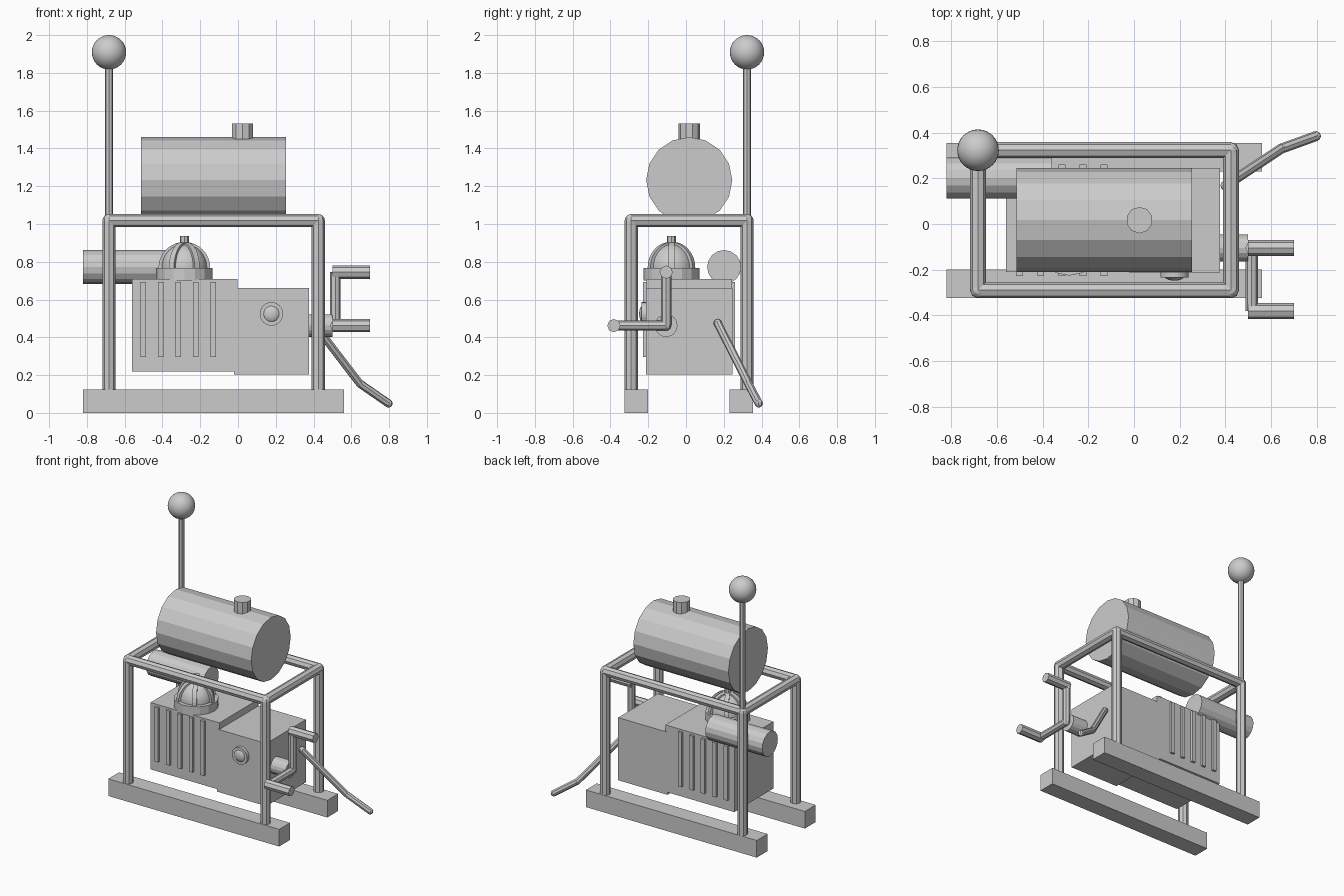
import bpy, bmesh
from math import sin, cos, pi, radians
from mathutils import Vector, Matrix

cube = bpy.data.objects.get("Cube")
if cube:
    bpy.data.objects.remove(cube, do_unlink=True)

grey = bpy.data.materials.new("plain_grey")
grey.use_nodes = True
grey.diffuse_color = (0.6, 0.6, 0.6, 1)
grey.node_tree.nodes["Principled BSDF"].inputs["Base Color"].default_value = (0.6, 0.6, 0.6, 1)


def finish(name, bm, smooth=False):
    bmesh.ops.recalc_face_normals(bm, faces=bm.faces)
    for f in bm.faces:
        f.smooth = smooth
    mesh = bpy.data.meshes.new(name)
    bm.to_mesh(mesh)
    bm.free()
    mesh.materials.append(grey)
    ob = bpy.data.objects.new(name, mesh)
    bpy.context.collection.objects.link(ob)
    return ob


def add_box(bm, lo, hi):
    lo, hi = Vector(lo), Vector(hi)
    m = Matrix.Translation((lo + hi) / 2) @ Matrix.Diagonal((*(hi - lo), 1))
    bmesh.ops.create_cube(bm, size=1, matrix=m)


def add_rod(bm, a, b, r, sides=8):
    a, b = Vector(a), Vector(b)
    d = b - a
    m = Matrix.Translation((a + b) / 2) @ d.to_track_quat('Z', 'Y').to_matrix().to_4x4()
    bmesh.ops.create_cone(bm, cap_ends=True, segments=sides, radius1=r, radius2=r,
                          depth=d.length, matrix=m)


def add_ball(bm, c, r, seg=8, rings=6, scale=(1, 1, 1)):
    m = Matrix.Translation(c) @ Matrix.Diagonal((*scale, 1))
    bmesh.ops.create_uvsphere(bm, u_segments=seg, v_segments=rings, radius=r, matrix=m)


def add_path(bm, pts, r):
    for a, b in zip(pts, pts[1:]):
        add_rod(bm, a, b, r)
    for p in pts[1:-1]:
        add_ball(bm, p, r)


def box(name, lo, hi):
    bm = bmesh.new()
    add_box(bm, lo, hi)
    return finish(name, bm)


def rod(name, a, b, r, sides=8):
    bm = bmesh.new()
    add_rod(bm, a, b, r, sides)
    return finish(name, bm)


def ball(name, c, r, scale=(1, 1, 1)):
    bm = bmesh.new()
    add_ball(bm, c, r, 32, 16, scale)
    return finish(name, bm, True)


# Skids
box("front_skid", (-0.82, -0.325, 0), (0.56, -0.2, 0.125))
box("back_skid", (-0.82, 0.23, 0), (0.56, 0.355, 0.125))

# Tube frame: four posts and a top rectangle
TOP, TUBE = 1.018, 0.035
corners = [(-0.683, -0.29), (0.425, -0.29), (0.425, 0.323), (-0.683, 0.323)]
bm = bmesh.new()
for i, (x, y) in enumerate(corners):
    nx, ny = corners[(i + 1) % 4]
    add_rod(bm, (x, y, 0.12), (x, y, TOP), TUBE)
    add_rod(bm, (x, y, TOP), (nx, ny, TOP), TUBE)
    add_ball(bm, (x, y, TOP), TUBE)
finish("tube_frame", bm)

# Mast with ball
rod("mast", (-0.683, 0.323, TOP), (-0.683, 0.323, 1.9), 0.021)
ball("mast_ball", (-0.683, 0.323, 1.909), 0.091)

# Fuel tank and filler cap
rod("fuel_tank", (-0.514, 0.017, 1.232), (0.254, 0.017, 1.232), 0.228, 16)
rod("filler_cap", (0.024, 0.017, 1.43), (0.024, 0.017, 1.533), 0.058, 10)

# Engine and gearbox housings
box("engine_block", (-0.56, -0.21, 0.22), (-0.003, 0.243, 0.708))
box("gearbox", (-0.022, -0.213, 0.203), (0.377, 0.245, 0.66))

# Cooling fins on both long sides
bm = bmesh.new()
for i in range(5):
    x = -0.501 + i * 0.0925
    add_box(bm, (x - 0.015, -0.227, 0.297), (x + 0.015, 0.26, 0.694))
finish("cooling_fins", bm)

# Exhaust cylinder
rod("exhaust", (-0.82, 0.202, 0.772), (-0.36, 0.202, 0.772), 0.09, 16)

# Air intake: collar, dome, ribs and knob
DX, DY, DZ = -0.284, -0.077, 0.768
rod("intake_collar", (DX, DY, 0.7), (DX, DY, DZ), 0.149, 16)
ball("intake_dome", (DX, DY, DZ), 0.121, (1, 1, 1.05))
bm = bmesh.new()
steps = 16
for k in range(3):
    turn = Matrix.Translation((DX, DY, DZ)) @ Matrix.Rotation(radians(60 * k), 4, 'Z')
    arc = [(r * cos(pi * i / steps), r * sin(pi * i / steps))
           for r, order in ((0.137, range(steps + 1)), (0.11, range(steps, -1, -1)))
           for i in order]
    sides = [[bm.verts.new(turn @ Vector((x, y, z))) for x, z in arc] for y in (-0.015, 0.015)]
    n = len(arc)
    for i in range(n):
        j = (i + 1) % n
        bm.faces.new((sides[0][i], sides[0][j], sides[1][j], sides[1][i]))
    for s in sides:
        for i in range(steps):
            bm.faces.new((s[i], s[i + 1], s[n - 2 - i], s[n - 1 - i]))
finish("intake_ribs", bm)
rod("intake_knob", (DX, DY, 0.88), (DX, DY, 0.937), 0.024)

# Round plug on the gearbox front
rod("plug_flange", (0.177, -0.2, 0.524), (0.177, -0.235, 0.524), 0.062, 24)
ball("plug_ball", (0.177, -0.225, 0.524), 0.046, (1, 0.5, 1))

# Hub and two-handled crank
CY, CZ, CX = -0.105, 0.462, 0.515
rod("crank_hub", (0.37, CY, CZ), (0.5, CY, CZ), 0.06, 16)
bm = bmesh.new()
add_path(bm, [(CX, CY, 0.745), (CX, CY, CZ), (CX, -0.382, CZ)], 0.027)
finish("crank_arms", bm)
bm = bmesh.new()
for y, z in ((CY, 0.745), (-0.382, CZ)):
    add_rod(bm, (0.5, y, z), (0.7, y, z), 0.035)
finish("crank_handles", bm)

# Bent lever
lever = [(0.4, 0.168, 0.475), (0.645, 0.33, 0.155), (0.797, 0.385, 0.05)]
bm = bmesh.new()
add_path(bm, lever, 0.022)
for p in (lever[0], lever[-1]):
    add_ball(bm, p, 0.022)
finish("lever", bm)
